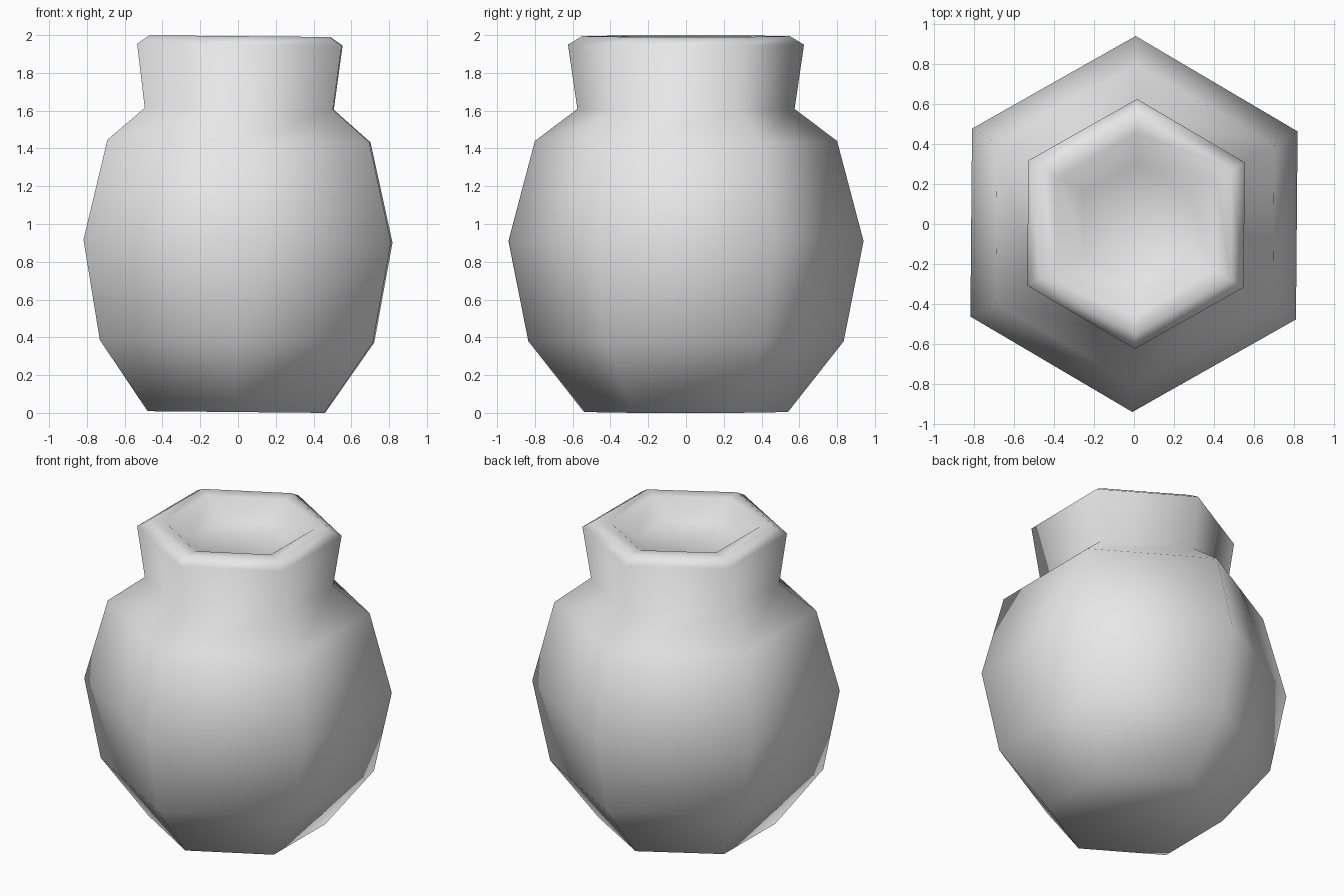
import bpy, bmesh, math
from mathutils import Matrix

cube = bpy.data.objects.get("Cube")
if cube:
    bpy.data.objects.remove(cube, do_unlink=True)

SIDES = 6

# Plain clay colour
clay = bpy.data.materials.new("grey_clay")
clay.use_nodes = True
colour = (0.8, 0.8, 0.8, 1)
clay.diffuse_color = colour
clay.node_tree.nodes["Principled BSDF"].inputs["Base Color"].default_value = colour

# Profile (radius, height): foot, belly, shoulder, neck, lip, shallow bowl
profile = [(0.54, 0), (0.835, 0.375), (0.94, 0.905), (0.80, 1.435), (0.575, 1.605),
           (0.625, 1.945), (0.55, 1.99), (0.46, 1.985), (0.30, 1.88)]


def ring(bm, radius, z):
    angles = [math.pi / 2 + i * math.tau / SIDES for i in range(SIDES)]
    return [bm.verts.new((radius * math.cos(a), radius * math.sin(a), z)) for a in angles]


# Six-sided vase
bm = bmesh.new()
rings = [ring(bm, r, z) for r, z in profile]
for low, high in zip(rings, rings[1:]):
    for i in range(SIDES):
        j = (i + 1) % SIDES
        bm.faces.new((low[i], low[j], high[j], high[i]))
bm.faces.new(rings[0][::-1])   # base
bm.faces.new(rings[-1])        # floor of the bowl

# Slight lean and turn, then set on the ground
lean = Matrix.Rotation(math.radians(0.55), 4, "Y")
turn = Matrix.Rotation(math.radians(-0.5), 4, "Z")
bm.transform(lean @ turn)
lowest = min(v.co.z for v in bm.verts)
shift = [-(max(v.co[k] for v in bm.verts) + min(v.co[k] for v in bm.verts)) / 2 for k in (0, 1)]
bm.transform(Matrix.Translation((shift[0], shift[1], -lowest)))
for f in bm.faces:
    f.smooth = True

mesh = bpy.data.meshes.new("vase")
bm.to_mesh(mesh)
bm.free()
mesh.materials.append(clay)
vase = bpy.data.objects.new("vase", mesh)
bpy.context.collection.objects.link(vase)
